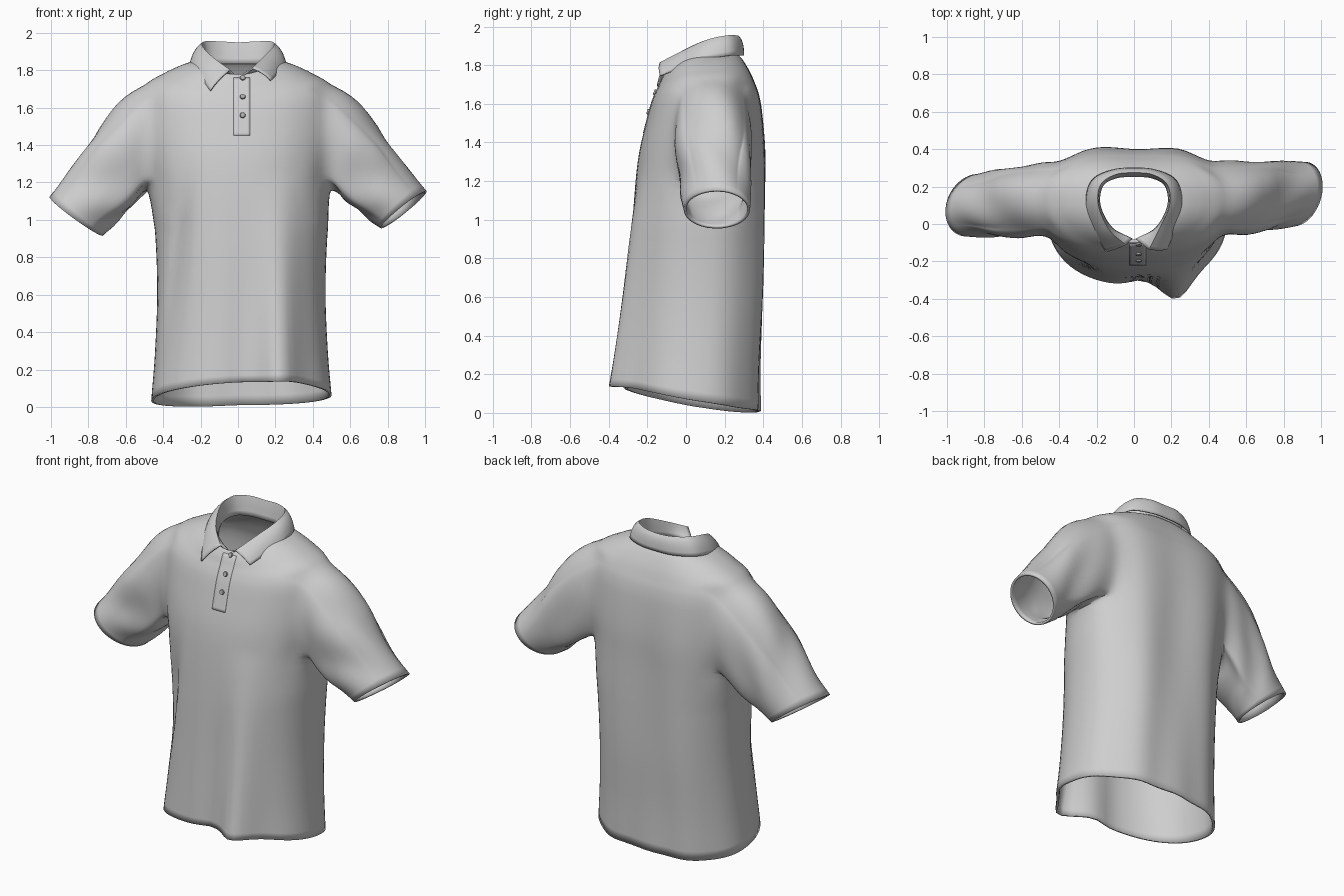
import bpy, bmesh
from math import sin, cos, pi, atan2, exp
from mathutils import Vector
from mathutils.bvhtree import BVHTree

if "Cube" in bpy.data.objects:
    bpy.data.objects.remove(bpy.data.objects["Cube"])


def material(name, value):
    mat = bpy.data.materials.new(name)
    mat.use_nodes = True
    colour = (value, value, value, 1)
    mat.diffuse_color = colour
    bsdf = mat.node_tree.nodes["Principled BSDF"]
    bsdf.inputs["Base Color"].default_value = colour
    bsdf.inputs["Roughness"].default_value = 0.8
    return mat


fabric = material("light_grey_fabric", 0.62)
button_grey = material("button_grey", 0.4)


def finish(bm, name, mat, thickness=0):
    mesh = bpy.data.meshes.new(name)
    bm.to_mesh(mesh)
    bm.free()
    obj = bpy.data.objects.new(name, mesh)
    bpy.context.collection.objects.link(obj)
    mesh.materials.append(mat)
    if thickness:
        mod = obj.modifiers.new("cloth", "SOLIDIFY")
        mod.thickness = thickness
        mod.offset = 0
    bpy.ops.object.select_all(action="DESELECT")
    obj.select_set(True)
    bpy.context.view_layer.objects.active = obj
    bpy.ops.object.shade_smooth_by_angle(angle=pi / 4)
    return obj


def spline(keys, steps):
    """Smooth curve through key tuples of any length."""
    pts = [Vector(k) for k in keys]
    pts = [2 * pts[0] - pts[1]] + pts + [2 * pts[-1] - pts[-2]]
    out = []
    for a, b, c, d in zip(pts, pts[1:], pts[2:], pts[3:]):
        for i in range(steps):
            t = i / steps
            out.append(b + (c - a) * (t / 2)
                       + (2 * a - 5 * b + 4 * c - d) * (t * t / 2)
                       + (3 * b - a - 3 * c + d) * (t ** 3 / 2))
    return out + [pts[-2]]


def bell(v, centre, width):
    return exp(-((v - centre) / width) ** 2)


def power(v, p):
    return abs(v) ** p * (1 if v >= 0 else -1)


def skin(bm, rows, closed=False):
    """Quads between neighbouring rows of vertices."""
    for low, high in zip(rows, rows[1:]):
        n = len(low)
        for j in range(n if closed else n - 1):
            k = (j + 1) % n
            bm.faces.new((low[j], low[k], high[k], high[j]))


# Body rings: front z, side z, back z, half width, front y, middle y, back y
RINGS = [
    (.132, .062, .01, .475, -.32, .05, .38),
    (.33, .3, .28, .455, -.31, .07, .385),
    (.61, .6, .6, .443, -.295, .09, .4),
    (.9, .9, .9, .452, -.28, .11, .405),
    (1.15, 1.15, 1.15, .478, -.26, .125, .405),
    (1.35, 1.36, 1.36, .505, -.235, .135, .405),
    (1.52, 1.56, 1.55, .52, -.195, .145, .39),
    (1.61, 1.67, 1.64, .515, -.17, .145, .375),
    (1.66, 1.73, 1.70, .48, -.15, .145, .355),
    (1.70, 1.78, 1.76, .39, -.13, .14, .33),
    (1.735, 1.827, 1.82, .285, -.115, .13, .295),
    (1.775, 1.85, 1.855, .2, -.09, .12, .265),
]
N = 72


def body_point(ring, j):
    zf, zs, zb, width, yf, yc, yb = ring
    a = 2 * pi * j / N
    c, s = cos(a), sin(a)
    low = max(0, min(1, (1.25 - zs) / 1.19))
    x = width * power(c, .87) + .018 * min(1, 4 * low)
    y = yc + power(s, .87) * (yb - yc if s > 0 else yc - yf)
    z = zs + abs(s) ** (2 - 1.1 * low) * ((zb if s > 0 else zf) - zs)
    z -= .03 * low ** 4 * max(0, -c)
    # draped folds
    if s < 0:
        y += low * (.025 * bell(x, .03, .08) - .1 * bell(x, .23, .09))
        y += .045 * bell(x, -.43 + .13 * z, .045) * bell(z, .8, .35)
        z += .012 * low * bell(x, .28, .12)
    else:
        blades = bell(x, -.22, .12) + bell(x, .26, .12) - 1.2 * bell(x, .02, .12)
        y += .015 * blades * bell(z, .9, .8) + .006 * low * cos(24 * x)
    return Vector((x, y, z))


bm = bmesh.new()
rings = spline(RINGS, 5)
grid = [[bm.verts.new(body_point(r, j)) for j in range(N)] for r in rings]
r0 = next(i for i, r in enumerate(rings) if r[1] >= 1.17)
r1 = max(i for i, r in enumerate(rings) if r[1] <= 1.72)
FRONT, BACK = 6, 8
holes = [(-FRONT, BACK), (N // 2 - BACK, N // 2 + FRONT)]
for i in range(len(grid) - 1):
    for j in range(N):
        if r0 <= i < r1 and any(a <= c < b for a, b in holes for c in (j, j - N)):
            continue
        k = (j + 1) % N
        bm.faces.new((grid[i][j], grid[i][k], grid[i + 1][k], grid[i + 1][j]))

# Sleeves: cuff centre and the vector to the cuff's outer tip
cuffs = [(Vector((.885, .16, 1.055)), Vector((.115, 0, .095)), .165),
         (Vector((-.865, .10, 1.02)), Vector((-.135, 0, .10)), .16)]
SLEEVE_ROWS = 18
for (c0, c1), (centre, tip, depth) in zip(holes, cuffs):
    side = 1 if tip.x > 0 else -1
    path = [(r0, c) for c in range(c0, c1)] + [(r, c1) for r in range(r0, r1)]
    path += [(r1, c) for c in range(c1, c0, -1)] + [(r, c0) for r in range(r1, r0, -1)]
    loop = [grid[r][c % N] for r, c in path]
    rows = [loop]
    angles = []
    for v in loop:
        a = atan2((v.co.z - 1.435) / .275, (v.co.y - .135) / .2)
        angles.append(a)
        v.co.y += .6 * (.135 + .2 * cos(a) - v.co.y)
        v.co.z += .6 * (1.435 + .282 * sin(a) - v.co.z)
    for k in range(1, SLEEVE_ROWS + 1):
        t = k / SLEEVE_ROWS
        row = []
        for v, a in zip(loop, angles):
            goal = centre + tip * sin(a) + Vector((.03, depth, 0)) * cos(a)
            p = v.co.lerp(goal, t)
            out = Vector((side * .6 * sin(a), cos(a), .8 * sin(a)))
            swell = .42 * max(0, sin(a)) * t * (1 - t) ** 2.5
            fold = .01 * sin(pi * t) * sin(4 * a + 9 * t)
            pleat = -.03 * bell(t, .16, .08) * max(0, -sin(a + .6))
            row.append(bm.verts.new(p + out * (swell + fold + pleat)))
        rows.append(row)
    skin(bm, rows, closed=True)

# Relax the armhole seams
soft = [v for v in bm.verts
        if .3 < abs(v.co.x) < .72 and 1.02 < v.co.z < 1.78 and not v.is_boundary]
for _ in range(5):
    bmesh.ops.smooth_vert(bm, verts=soft, factor=.5,
                          use_axis_x=True, use_axis_y=True, use_axis_z=True)
bmesh.ops.recalc_face_normals(bm, faces=bm.faces[:])
bm.normal_update()
surface = BVHTree.FromBMesh(bm)
finish(bm, "shirt_body_and_sleeves", fabric, .014)


def on_chest(x, z, lift):
    hit = surface.ray_cast(Vector((x, -1, z)), Vector((0, 1, 0)))
    point = hit[0] if hit[0] else Vector((x, -.09, z))
    return point + Vector((0, -lift, 0))


# Button placket, a strip lying on the chest
bm = bmesh.new()
skin(bm, [[bm.verts.new(on_chest(-.025 + .09 * i / 6, 1.45 + .31 * k / 20, .007))
           for i in range(7)] for k in range(21)])
finish(bm, "button_placket", fabric, .005)

# Buttons
for number, z in enumerate((1.56, 1.66, 1.76)):
    bm = bmesh.new()
    bmesh.ops.create_cone(bm, cap_ends=True, segments=20, radius1=.016,
                          radius2=.013, depth=.01)
    button = finish(bm, "button_%d" % (number + 1), button_grey)
    button.location = on_chest(.025, z, .013)
    slope = on_chest(.025, z - .03, 0) - on_chest(.025, z, 0)
    button.rotation_euler = (pi / 2 - atan2(-slope.y, .03), 0, 0)


# Collar: half curves from the right front to the middle of the back
def collar_curve(half, left_shift):
    other = [(-x, y, z) for x, y, z in half[-2::-1]]
    other[-1] = tuple(Vector(other[-1]) + Vector(left_shift))
    return spline(half + other, 6)


stand = collar_curve([(-.01, -.08, 1.765), (-.12, -.02, 1.79), (-.183, .1, 1.825),
                      (-.168, .205, 1.835), (-.095, .248, 1.835), (0, .255, 1.835)],
                     (0, 0, 0))
crest = collar_curve([(-.045, -.11, 1.80), (-.135, -.03, 1.865), (-.192, .1, 1.925),
                      (-.18, .21, 1.95), (-.1, .265, 1.95), (0, .275, 1.945)],
                     (.035, -.025, .01))
leaf = collar_curve([(-.148, -.148, 1.69), (-.215, -.03, 1.785), (-.255, .1, 1.83),
                     (-.225, .23, 1.85), (-.115, .287, 1.85), (0, .297, 1.85)],
                    (.028, .015, .055))
bm = bmesh.new()
rows = [[bm.verts.new(s.lerp(c, k / 4)) for s, c in zip(stand, crest)] for k in range(5)]
for k in range(1, 7):
    t = k / 6
    rows.append([bm.verts.new(c.lerp(f, t) + (f - s + c - s).normalized()
                              * (.012 * sin(pi * t)))
                 for s, c, f in zip(stand, crest, leaf)])
skin(bm, rows)
bmesh.ops.recalc_face_normals(bm, faces=bm.faces[:])
finish(bm, "folded_collar", fabric, .009)
